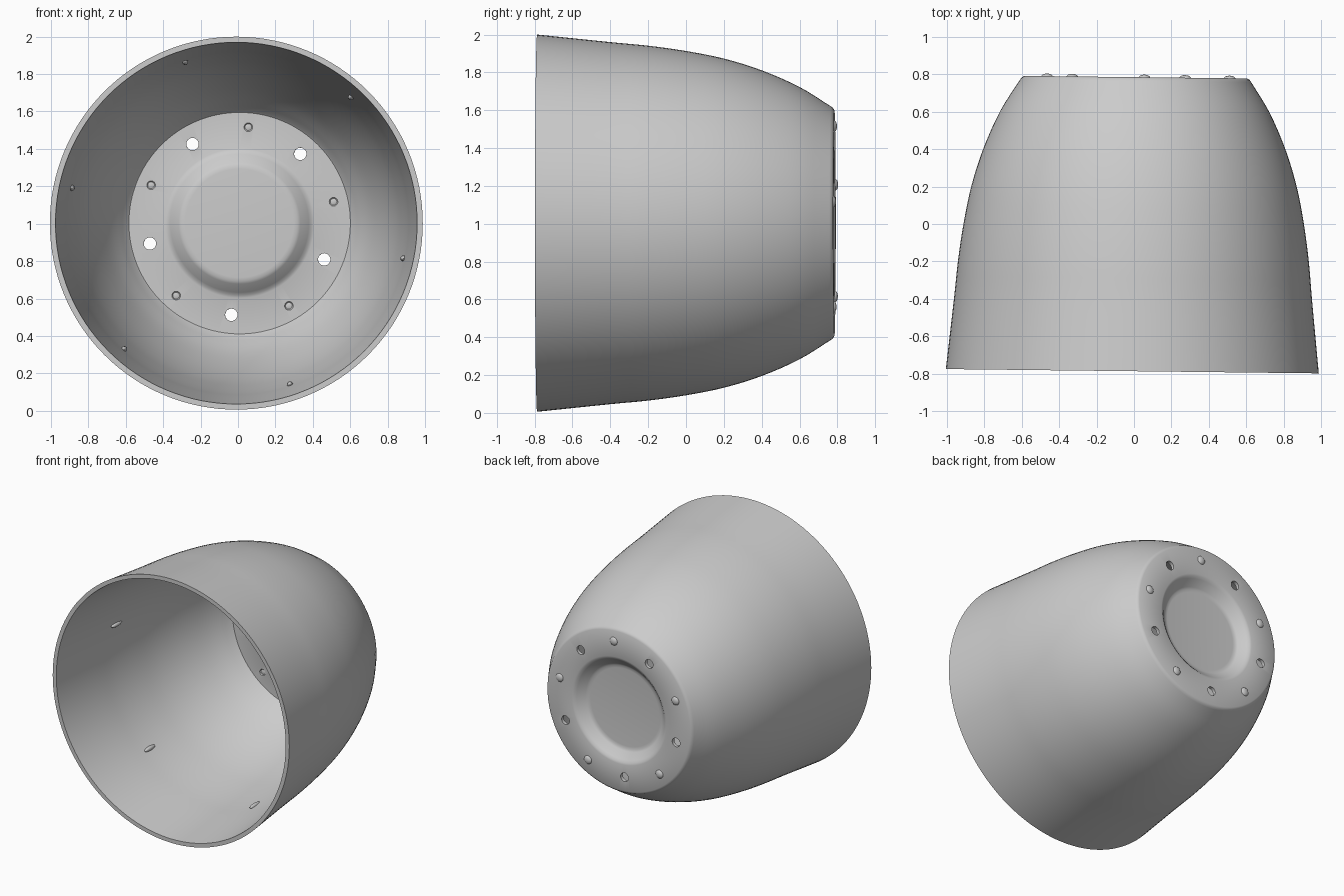
import bpy, bmesh
from math import radians, cos, sin, pi
from mathutils import Matrix, Vector

if "Cube" in bpy.data.objects:
    bpy.data.objects.remove(bpy.data.objects["Cube"])

# The cup lies on its side with a very slight twist
POSE = Matrix.Translation((0, 0, 1.003)) @ Matrix.Rotation(-0.0115, 4, 'Z')
SEG = 128


def make_object(name, bm):
    bmesh.ops.recalc_face_normals(bm, faces=bm.faces)
    mesh = bpy.data.meshes.new(name)
    bm.to_mesh(mesh)
    bm.free()
    ob = bpy.data.objects.new(name, mesh)
    bpy.context.collection.objects.link(ob)
    ob.matrix_world = POSE
    return ob


def smooth(points, steps=4):
    p = [points[0] * 2 - points[1]] + points + [points[-1] * 2 - points[-2]]
    out = []
    for a, b, c, d in zip(p, p[1:], p[2:], p[3:]):
        for i in range(steps):
            t = i / steps
            out.append(0.5 * (2 * b + (c - a) * t + (2 * a - 5 * b + 4 * c - d) * t**2
                              + (3 * b - a - 3 * c + d) * t**3))
    return out + [points[-1]]


def blobs(name, angles, radius, y, size):
    # flattened spheres arranged in a ring; size is radial, along axis, tangential
    bm = bmesh.new()
    for a in angles:
        a = radians(a)
        m = (Matrix.Translation((radius * cos(a), y, radius * sin(a)))
             @ Matrix.Rotation(-a, 4, 'Y') @ Matrix.Diagonal((*size, 1)))
        bmesh.ops.create_uvsphere(bm, u_segments=20, v_segments=12, radius=1, matrix=m)
    return make_object(name, bm)


# Cup profile as (radius, y): wall, base edge, recessed base centre
wall = [Vector(v) for v in [(0.997, -0.787), (0.957, -0.4), (0.938, -0.2), (0.91, 0), (0.87, 0.2),
                            (0.808, 0.4), (0.72, 0.6), (0.618, 0.765)]]
base = [Vector(v) for v in [(0.61, 0.777), (0.595, 0.785), (0.40, 0.785), (0.385, 0.78),
                            (0.37, 0.768), (0.325, 0.725), (0.31, 0.717), (0.29, 0.715)]]
inner_wall = [Vector((v.x - 0.03 + 0.012 * max(0, v.y), v.y)) for v in wall[:-1]]
inner_wall.append(Vector((0.602, 0.75)))
inner_base = [Vector((v.x, v.y - 0.025)) for v in base[1:]]
inner_base[0].x = 0.592
outer = smooth(wall) + base
inner = smooth(inner_wall) + inner_base
outline = [Vector((0, 0.715))] + outer[::-1] + inner + [Vector((0, 0.69))]

bm = bmesh.new()
rings = []
for v in outline:
    if v.x == 0:
        rings.append([bm.verts.new((0, v.y, 0))] * SEG)
    else:
        rings.append([bm.verts.new((v.x * cos(2 * pi * i / SEG), v.y, v.x * sin(2 * pi * i / SEG)))
                      for i in range(SEG)])
for r, s in zip(rings, rings[1:]):
    for i in range(SEG):
        j = (i + 1) % SEG
        bm.faces.new(list(dict.fromkeys((r[i], r[j], s[j], s[i]))))
cup = make_object("cup_shell", bm)

hole_angles = [48.8 + 72 * k for k in range(5)]
foot_angles = [a + 36 for a in hole_angles]

# Drain holes cut through the base
bm = bmesh.new()
for a in hole_angles:
    m = (Matrix.Translation((0.492 * cos(radians(a)), 0.77, 0.492 * sin(radians(a))))
         @ Matrix.Rotation(pi / 2, 4, 'X'))
    bmesh.ops.create_cone(bm, cap_ends=True, segments=24, radius1=0.033, radius2=0.033,
                          depth=0.2, matrix=m)
drain_cutter = make_object("drain_cutter", bm)
# Shallow dimples inside, behind each foot
dimple_cutter = blobs("dimple_cutter", foot_angles, 0.515, 0.757, (0.024, 0.014, 0.024))
for cutter in (drain_cutter, dimple_cutter):
    mod = cup.modifiers.new(cutter.name, 'BOOLEAN')
    mod.operation = 'DIFFERENCE'
    mod.solver = 'EXACT'
    mod.object = cutter
    bpy.context.view_layer.objects.active = cup
    bpy.ops.object.modifier_apply(modifier=mod.name)
    bpy.data.objects.remove(cutter)

# Small feet under the base and stacking nibs on the inner wall
feet = blobs("base_feet", foot_angles, 0.515, 0.781, (0.032, 0.018, 0.032))
nibs = blobs("inner_nibs", [48 + 60 * k for k in range(6)], 0.907, -0.19, (0.017, 0.06, 0.016))

bpy.ops.object.select_all(action='DESELECT')
for ob in (cup, feet, nibs):
    ob.select_set(True)
bpy.context.view_layer.objects.active = cup
bpy.ops.object.shade_smooth_by_angle(angle=radians(35))
